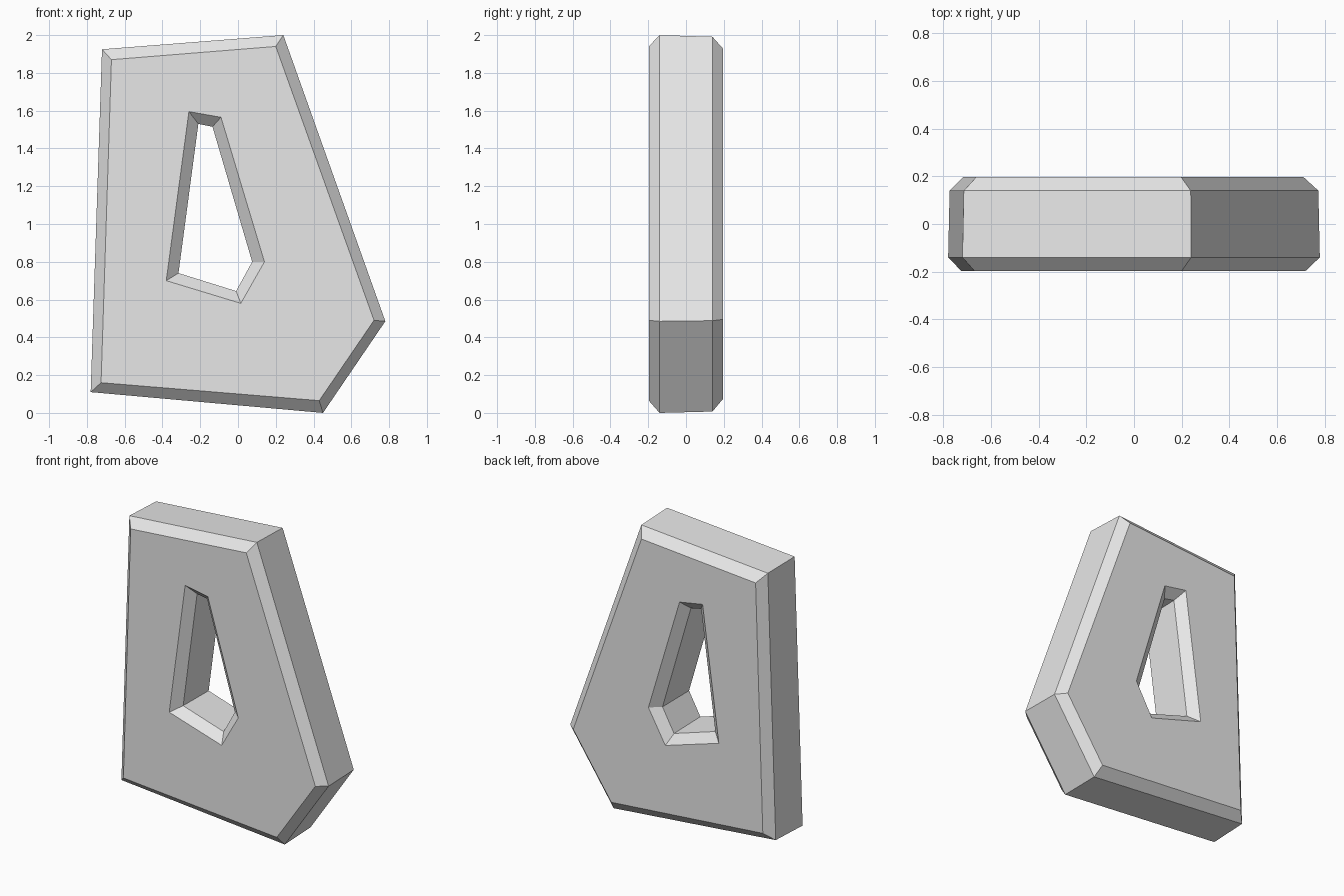
import bpy
import bmesh
from mathutils import Vector

cube = bpy.data.objects.get("Cube")
if cube:
    bpy.data.objects.remove(cube, do_unlink=True)

# Outlines in x and z, all listed from the lower left corner
outer_edge = [(-0.78, 0.11), (0.45, 0.0), (0.78, 0.485), (0.24, 2.0), (-0.72, 1.925)]
outer_face = [(-0.725, 0.16), (0.43, 0.065), (0.72, 0.49), (0.2, 1.94), (-0.67, 1.87)]
hole_face = [(-0.38, 0.7), (0.015, 0.58), (0.14, 0.8), (-0.09, 1.565), (-0.26, 1.595)]
hole_edge = [(-0.315, 0.74), (-0.01, 0.645), (0.075, 0.8), (-0.135, 1.515), (-0.21, 1.53)]

FACE_Y, EDGE_Y = 0.197, 0.14


def ring(bm, outline, y, scale=1.0):
    """Add one closed outline at depth y, scaled about its own middle."""
    points = [Vector((x, y, z)) for x, z in outline]
    middle = sum(points, Vector()) / len(points)
    return [bm.verts.new(middle + (p - middle) * scale) for p in points]


# Chamfered slab with a tapered opening, slightly drafted towards the back
bm = bmesh.new()
rings = [
    ring(bm, outer_face, -FACE_Y),
    ring(bm, outer_edge, -EDGE_Y),
    ring(bm, outer_edge, EDGE_Y, 0.992),
    ring(bm, outer_face, FACE_Y, 0.988),
    ring(bm, hole_face, FACE_Y, 1.02),
    ring(bm, hole_edge, EDGE_Y, 1.02),
    ring(bm, hole_edge, -EDGE_Y),
    ring(bm, hole_face, -FACE_Y),
]
for a, b in zip(rings, rings[1:] + rings[:1]):
    for i in range(len(a)):
        j = (i + 1) % len(a)
        bm.faces.new((a[i], a[j], b[j], b[i]))
bmesh.ops.recalc_face_normals(bm, faces=bm.faces)

mesh = bpy.data.meshes.new("pierced_slab")
bm.to_mesh(mesh)
bm.free()
slab = bpy.data.objects.new("pierced_slab", mesh)
bpy.context.collection.objects.link(slab)

# Plain light grey
grey = bpy.data.materials.new("light_grey")
grey.use_nodes = True
colour = (0.8, 0.8, 0.8, 1.0)
grey.diffuse_color = colour
grey.node_tree.nodes["Principled BSDF"].inputs["Base Color"].default_value = colour
mesh.materials.append(grey)
